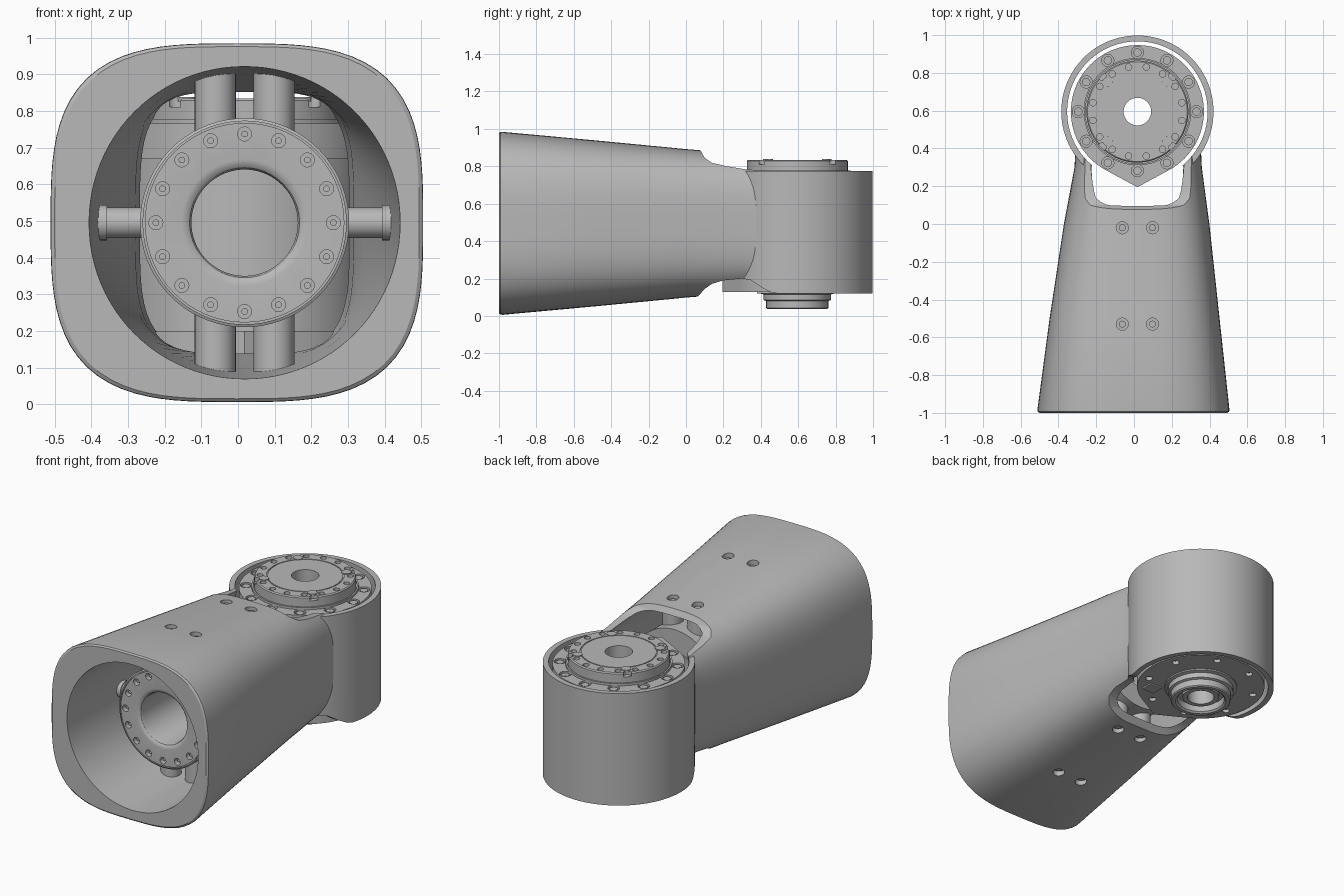
import bpy, bmesh, math
from math import sin, cos, pi
from mathutils import Matrix, Vector

if "Cube" in bpy.data.objects:
    bpy.data.objects.remove(bpy.data.objects["Cube"])

CX, DY, MZ = 0.018, 0.595, 0.495      # shared centre x, drum y, arm axis height


def material(name, v):
    m = bpy.data.materials.new(name)
    m.use_nodes = True
    m.diffuse_color = (v, v, v, 1)
    m.node_tree.nodes["Principled BSDF"].inputs["Base Color"].default_value = (v, v, v, 1)
    return m


GREY = material("cast grey", 0.48)


def finish(name, bm):
    bmesh.ops.recalc_face_normals(bm, faces=bm.faces[:])
    me = bpy.data.meshes.new(name)
    bm.to_mesh(me)
    bm.free()
    me.materials.append(GREY)
    ob = bpy.data.objects.new(name, me)
    bpy.context.collection.objects.link(ob)
    return ob


def bridge(bm, rings, closed):
    pairs = list(zip(rings, rings[1:] + rings[:1])) if closed else list(zip(rings, rings[1:]))
    for a, b in pairs:
        for i in range(len(a)):
            j = (i + 1) % len(a)
            bm.faces.new((a[i], a[j], b[j], b[i]))
    if not closed:
        bm.faces.new(rings[0])
        bm.faces.new(rings[-1])


def loft(name, sections, n=96):
    """Superellipse sections: y, centre x, half width, half height, exponent."""
    bm = bmesh.new()
    rings = []
    for y, cx, w, h, e in sections:
        ring = []
        for i in range(n):
            c, s = cos(2 * pi * i / n), sin(2 * pi * i / n)
            k = (abs(c) ** e + abs(s) ** e) ** (-1 / e)
            ring.append(bm.verts.new((cx + w * k * c, y, MZ + h * k * s)))
        rings.append(ring)
    bridge(bm, rings, False)
    return finish(name, bm)


def lathe(name, profile, centre, axis="Z", n=72):
    """Revolve a closed (radius, height) outline about a line along Z or Y."""
    bm = bmesh.new()
    rings = []
    for r, h in profile:
        ring = []
        for i in range(n):
            a, b = r * cos(2 * pi * i / n), r * sin(2 * pi * i / n)
            p = (a, b, h) if axis == "Z" else (a, h, b)
            ring.append(bm.verts.new(Vector(p) + Vector(centre)))
        rings.append(ring)
    bridge(bm, rings, True)
    return finish(name, bm)


def prism(name, pts, lo, hi, axis="Z"):
    """Extrude an outline along Z (points x, y) or X (points y, z)."""
    bm = bmesh.new()
    rings = [[bm.verts.new((a, b, t) if axis == "Z" else (t, a, b)) for a, b in pts]
             for t in (lo, hi)]
    bridge(bm, rings, False)
    return finish(name, bm)


def rods(name, spots, r, length, axis="Z", n=24):
    """Several equal cylinders in one object, centred on the given spots."""
    bm = bmesh.new()
    turn = {"Z": Matrix(), "Y": Matrix.Rotation(pi / 2, 4, "X"),
            "X": Matrix.Rotation(pi / 2, 4, "Y")}[axis]
    for p in spots:
        bmesh.ops.create_cone(bm, cap_ends=True, segments=n, radius1=r, radius2=r,
                              depth=length, matrix=Matrix.Translation(p) @ turn)
    return finish(name, bm)


def boolean(ob, other, op="DIFFERENCE"):
    mod = ob.modifiers.new("bool", "BOOLEAN")
    mod.operation, mod.solver, mod.object = op, "EXACT", other
    bpy.context.view_layer.objects.active = ob
    bpy.ops.object.modifier_apply(modifier=mod.name)
    bpy.data.objects.remove(other)


def circle_spots(count, r, z, start=0.0):
    return [(CX + r * cos(start + 2 * pi * i / count),
             DY + r * sin(start + 2 * pi * i / count), z) for i in range(count)]


# Housing: tapered arm joined to an upright drum
housing = loft("housing", [
    (-1.0, -0.003, 0.497, 0.48, 3.2), (-0.993, -0.003, 0.507, 0.488, 3.2),
    (-0.98, -0.003, 0.508, 0.489, 3.2), (-0.5, 0.003, 0.45, 0.445, 3.1),
    (0.0, 0.014, 0.385, 0.397, 3.1), (0.3, 0.022, 0.337, 0.372, 3.3),
    (0.45, 0.022, 0.33, 0.36, 3.4)])
boolean(housing, rods("drum", [(CX, DY, 0.448)], 0.403, 0.655, n=96), "UNION")

# Hollow interior, drum bore and the stepped neck above and below
boolean(housing, loft("cavity", [
    (-1.1, CX, 0.43, 0.43, 2), (-0.5, CX, 0.395, 0.405, 2.1), (-0.05, CX, 0.325, 0.37, 3),
    (0.09, CX, 0.297, 0.357, 4), (0.3, CX, 0.29, 0.35, 4), (0.42, CX, 0.28, 0.34, 4)]))
boolean(housing, rods("bore", [(CX, DY, 0.5)], 0.372, 1.4, n=96))
boolean(housing, prism("top_step", [
    (0.075, 1.2), (0.075, 0.89), (0.1, 0.845), (0.14, 0.818), (0.22, 0.8), (0.33, 0.782),
    (0.5, 0.78), (0.5, 1.2)], -1, 1, "X"))
boolean(housing, prism("bottom_step", [
    (0.065, -0.2), (0.065, 0.105), (0.1, 0.145), (0.14, 0.172), (0.2, 0.19), (0.3, 0.2),
    (0.35, 0.19), (0.4, 0.155), (0.45, 0.128), (0.5, 0.118), (0.5, -0.2)], -1, 1, "X"))

# Screw access holes, with support posts and screw heads below them
cols, rows = (CX - 0.08, CX + 0.08), ((-0.53, 0.42), (-0.02, 0.375))
boolean(housing, rods("screw_holes", [(x, y, 0.5) for x in cols for y, _ in rows], 0.032, 1.4))
posts, heads = [], []
for y, reach in rows:
    for side in (1, -1):
        for x in cols:
            posts.append((x, y, MZ + side * (reach - 0.09)))
            heads.append((x, y, MZ + side * (reach - 0.004)))
rods("support_posts", posts, 0.056, 0.18, n=32)
rods("post_screws", heads, 0.018, 0.024)
rods("side_posts", [(CX + s * 0.33, -0.53, MZ) for s in (1, -1)], 0.042, 0.16, "X", 32)
rods("side_post_collars", [(CX + s * 0.39, -0.53, MZ) for s in (1, -1)], 0.048, 0.03, "X", 32)

# Inner actuator with drilled front flange
flange = lathe("front_flange", [
    (0.145, 0.08), (0.145, -0.695), (0.15, -0.71), (0.16, -0.718), (0.172, -0.72),
    (0.272, -0.72), (0.272, -0.712), (0.277, -0.712), (0.277, -0.72), (0.285, -0.716),
    (0.285, -0.64), (0.27, -0.63), (0.27, 0.08)], (CX, 0, MZ), "Y")
angles = [2 * pi * i / 16 for i in range(16)]
ring = [(CX + 0.242 * cos(a), -0.72, MZ + 0.242 * sin(a)) for a in angles]
boolean(flange, rods("flange_holes", ring, 0.019, 0.08, "Y"))
rods("flange_screws", [(x, -0.69, z) for x, _, z in ring], 0.009, 0.03, "Y", 12)


# Drum actuator: pointed end plates around a cylindrical core
def pointed_plate(name, lo, hi, R=0.352, tip=0.4, n=96):
    lim = math.acos(R / tip)
    pts = []
    for i in range(n):
        t = -pi + 2 * pi * i / n
        r = R / cos(lim - abs(t)) if abs(t) < lim else R
        pts.append((CX + r * sin(t), DY - r * cos(t)))
    ob = prism(name, pts, lo, hi)
    boolean(ob, rods("plate_bore", [(CX, DY, 0.5)], 0.12, 2, n=48))
    return ob


top_plate = pointed_plate("top_plate", 0.67, 0.765)
boolean(top_plate, rods("plate_holes", circle_spots(12, 0.313, 0.765), 0.032, 0.03))
rods("plate_screws", circle_spots(12, 0.313, 0.75), 0.022, 0.022)
lathe("actuator_core", [(0.08, 0.15), (0.34, 0.15), (0.34, 0.72), (0.08, 0.72)], (CX, DY, 0))

# Rotating output disc on top
disc = lathe("output_disc", [
    (0.073, 0.72), (0.284, 0.72), (0.284, 0.778), (0.275, 0.778), (0.275, 0.77),
    (0.27, 0.77), (0.27, 0.828), (0.264, 0.834), (0.206, 0.834), (0.206, 0.83),
    (0.2, 0.83), (0.2, 0.834), (0.073, 0.834)], (CX, DY, 0))
boolean(disc, rods("disc_holes", circle_spots(16, 0.24, 0.834, pi / 16), 0.017, 0.05))
boolean(disc, rods("disc_notches", circle_spots(4, 0.265, 0.825, pi / 4), 0.022, 0.03))
rods("disc_screws", circle_spots(4, 0.222, 0.832, pi / 4), 0.026, 0.012)

# Underside plate with pockets, and the stepped hub
base = pointed_plate("bottom_plate", 0.128, 0.2)
boolean(base, rods("base_pockets", circle_spots(8, 0.3, 0.128, pi / 8), 0.02, 0.04))
lathe("bottom_hub", [
    (0.073, 0.16), (0.073, 0.06), (0.1, 0.06), (0.1, 0.085), (0.13, 0.085), (0.13, 0.045),
    (0.14, 0.036), (0.16, 0.036), (0.166, 0.042), (0.166, 0.08), (0.18, 0.085),
    (0.18, 0.115), (0.2, 0.12), (0.2, 0.16)], (CX, DY, 0))
for k, x in enumerate((-0.2, 0.2)):
    prism("connector_%d" % (k + 1), [(CX + x - 0.04, 0.38), (CX + x + 0.04, 0.38),
          (CX + x + 0.04, 0.45), (CX + x - 0.04, 0.45)], 0.12, 0.16)

# Smooth curved surfaces while keeping crisp edges
for ob in bpy.context.collection.objects:
    if ob.type == "MESH" and GREY.name in ob.data.materials:
        bpy.ops.object.select_all(action="DESELECT")
        ob.select_set(True)
        bpy.context.view_layer.objects.active = ob
        bpy.ops.object.shade_smooth_by_angle(angle=math.radians(30))
